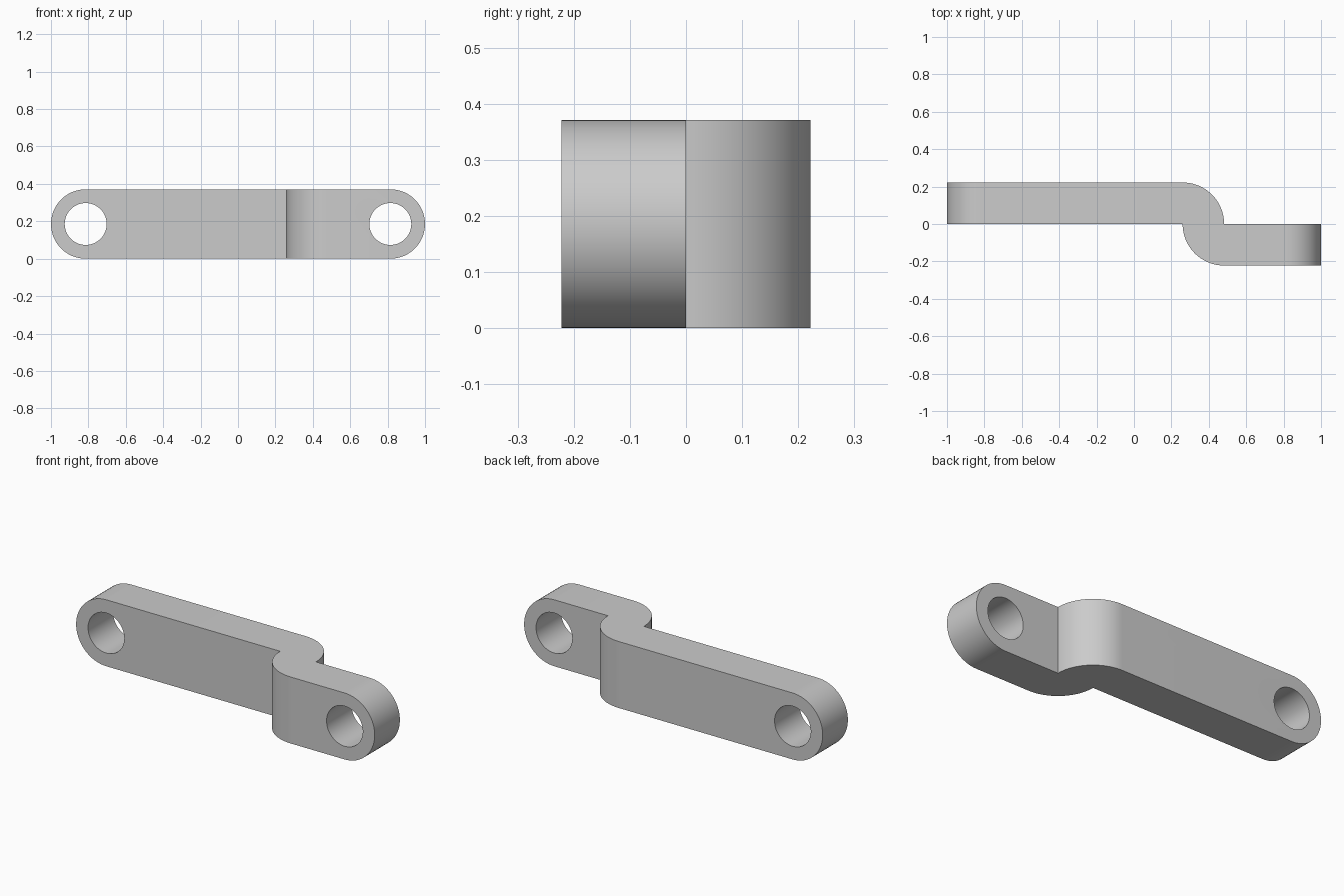
import bpy, bmesh
from math import sin, cos, pi
from mathutils import Vector

if "Cube" in bpy.data.objects:
    bpy.data.objects.remove(bpy.data.objects["Cube"])

H = 0.371          # bar height
R = H / 2          # rounded end radius
T = 0.222          # bar thickness
CX = 1 - R         # pin hole offset from centre
HOLE = 0.112
JOG_A, JOG_B = 0.26, 0.482   # where the offset bend starts and ends


def arc(cx, cy, r, a0, a1, n):
    return [(cx + r * cos(a0 + (a1 - a0) * i / n),
             cy + r * sin(a0 + (a1 - a0) * i / n)) for i in range(n + 1)]


def prism(name, points, start, sweep):
    """Extrude a closed outline (list of 3D points shifted by start) along sweep."""
    bm = bmesh.new()
    face = bm.faces.new([bm.verts.new(Vector(p) + Vector(start)) for p in points])
    ext = bmesh.ops.extrude_face_region(bm, geom=[face])
    bmesh.ops.translate(bm, vec=sweep,
                        verts=[g for g in ext["geom"] if isinstance(g, bmesh.types.BMVert)])
    bmesh.ops.recalc_face_normals(bm, faces=bm.faces)
    mesh = bpy.data.meshes.new(name)
    bm.to_mesh(mesh)
    bm.free()
    ob = bpy.data.objects.new(name, mesh)
    bpy.context.collection.objects.link(ob)
    return ob


def cut(target, tool, operation):
    tool.hide_render = True
    mod = target.modifiers.new("cut", "BOOLEAN")
    mod.operation, mod.object, mod.solver = operation, tool, "EXACT"
    bpy.context.view_layer.objects.active = target
    bpy.ops.object.modifier_apply(modifier=mod.name)
    bpy.data.objects.remove(tool)


# Offset link body: plan outline with two quarter-round bends
plan = [(-1.1, 0)] + arc(JOG_B, 0, T, pi, 1.5 * pi, 24)
plan += [(1.1, -T), (1.1, 0)] + arc(JOG_A, 0, T, 0, pi / 2, 24) + [(-1.1, T)]
link = prism("offset_link", [(x, y, 0) for x, y in plan], (0, 0, -0.1), (0, 0, H + 0.2))

# Rounded ends: keep only what lies inside the side outline
side = arc(CX, R, R, -pi / 2, pi / 2, 32) + arc(-CX, R, R, pi / 2, 1.5 * pi, 32)
cut(link, prism("end_rounding", [(x, 0, z) for x, z in side], (0, -0.5, 0), (0, 1, 0)), "INTERSECT")

# Pin hole through each end
for s in (-1, 1):
    ring = arc(s * CX, R, HOLE, 0, 2 * pi, 64)[:-1]
    cut(link, prism("pin_hole", [(x, 0, z) for x, z in ring], (0, -0.5, 0), (0, 1, 0)), "DIFFERENCE")

# Smooth the curved walls, keep the rims sharp
bpy.ops.object.select_all(action="DESELECT")
link.select_set(True)
bpy.context.view_layer.objects.active = link
bpy.ops.object.shade_smooth_by_angle(angle=pi / 6)
